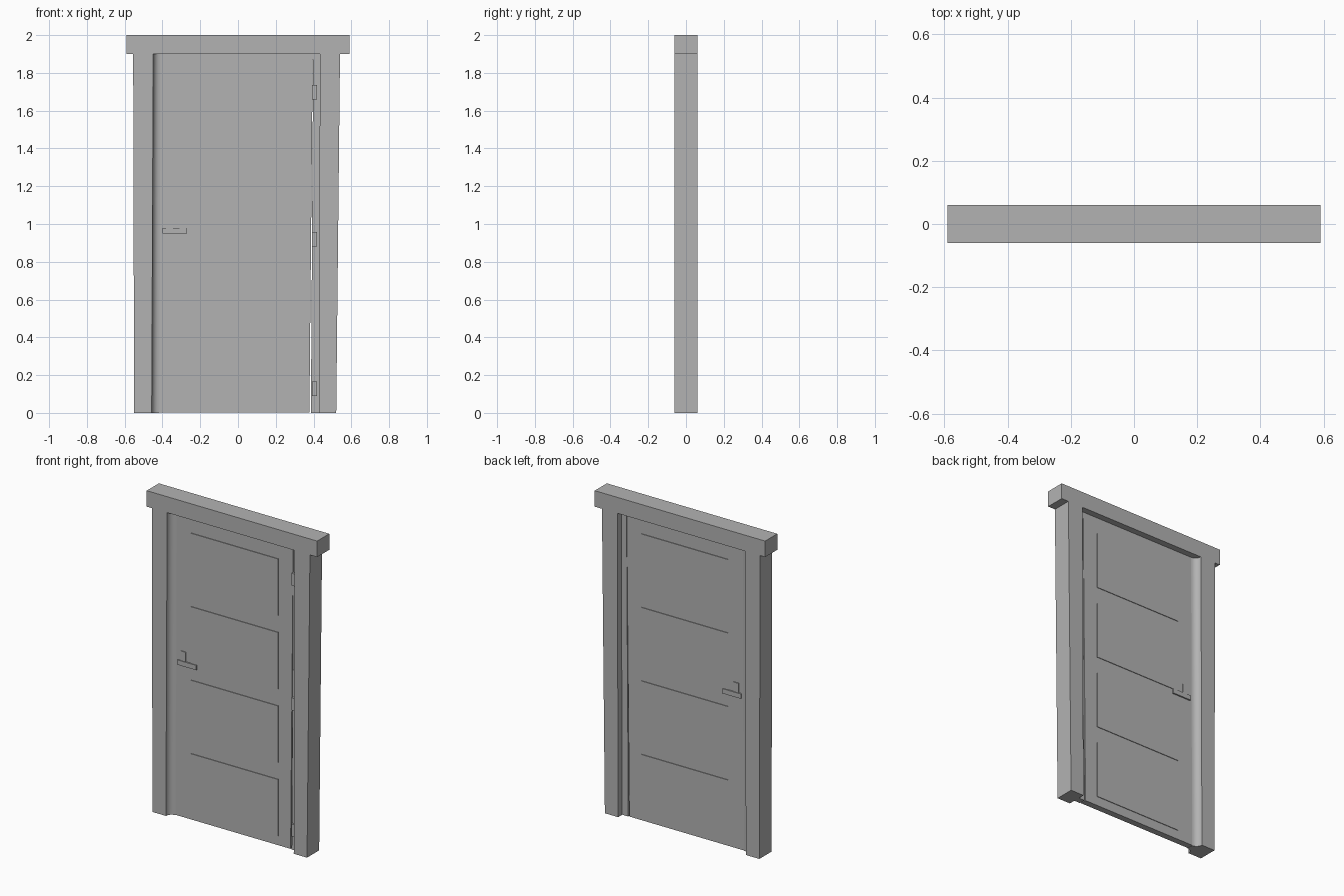
import bpy, bmesh, math

cube = bpy.data.objects.get("Cube")
if cube:
    bpy.data.objects.remove(cube, do_unlink=True)

grey = bpy.data.materials.new("plain_grey")
grey.use_nodes = True
colour = (0.45, 0.45, 0.45, 1)
grey.diffuse_color = colour
grey.node_tree.nodes["Principled BSDF"].inputs["Base Color"].default_value = colour


def prism(name, bottom, top, z0, z1):
    """Loft between two matching XY outlines."""
    bm = bmesh.new()
    low = [bm.verts.new((x, y, z0)) for x, y in bottom]
    high = [bm.verts.new((x, y, z1)) for x, y in top]
    bm.faces.new(low[::-1])
    bm.faces.new(high)
    n = len(low)
    for i in range(n):
        j = (i + 1) % n
        bm.faces.new((low[i], low[j], high[j], high[i]))
    bmesh.ops.recalc_face_normals(bm, faces=bm.faces)
    mesh = bpy.data.meshes.new(name)
    bm.to_mesh(mesh)
    bm.free()
    mesh.materials.append(grey)
    obj = bpy.data.objects.new(name, mesh)
    bpy.context.collection.objects.link(obj)
    return obj


def rect(x0, x1, y0, y1):
    return [(x0, y0), (x1, y0), (x1, y1), (x0, y1)]


def block(name, x0, x1, y0, y1, z0, z1):
    return prism(name, rect(x0, x1, y0, y1), rect(x0, x1, y0, y1), z0, z1)


HALF = 0.06      # half depth of the frame
LEAF = 0.02      # half thickness of the door
LINTEL = 1.9     # underside of the lintel

# Frame: lintel and the two slightly tapered jambs
block("lintel", -0.59, 0.59, -HALF, HALF, LINTEL, 2)


def coved_outline(outer, inner):
    r = HALF - LEAF
    arc = [(inner + r + r * math.cos(a), -HALF + r * math.sin(a))
           for a in (math.pi * (1 - i / 12) for i in range(7))]
    return [(outer, -HALF)] + arc + [(x, -y) for x, y in reversed(arc)] + [(outer, HALF)]


jamb = prism("latch_jamb", coved_outline(-0.55, -0.457),
             coved_outline(-0.555, -0.449), 0, LINTEL)
prism("hinge_jamb", rect(0.428, 0.52, -HALF, HALF),
      rect(0.434, 0.54, -HALF, HALF), 0, LINTEL)
prism("hinge_stop", rect(0.386, 0.428, -LEAF, LEAF),
      rect(0.398, 0.434, -LEAF, LEAF), 0, LINTEL)

# Door leaf, with a narrow gap widening down the hinge side
prism("door_leaf", rect(-0.42, 0.378, -LEAF, LEAF),
      rect(-0.412, 0.396, -LEAF, LEAF), 0.002, LINTEL)

# Raised panels and handles on both faces
for side, label in ((-1, "front"), (1, "back")):
    def plate(name, x0, x1, z0, z1, thick):
        ys = sorted((side * (LEAF - 0.002), side * (LEAF + thick)))
        block(f"{label}_{name}", x0, x1, ys[0], ys[1], z0, z1)

    for i in range(4):
        top = 1.795 - i * 0.46
        plate(f"panel_{i + 1}", -0.31, 0.293, top - 0.355, top, 0.004)
    plate("lock_plate", -0.38, -0.345, 0.95, 1.04, 0.005)
    plate("handle_lever", -0.40, -0.27, 0.95, 0.98, 0.009)

# Hinges on the front
for i, z in enumerate((0.09, 0.88, 1.66)):
    block(f"hinge_{i + 1}", 0.393, 0.418, -0.034, -LEAF + 0.002, z, z + 0.077)

# Smooth the cove only
bpy.ops.object.select_all(action="DESELECT")
jamb.select_set(True)
bpy.context.view_layer.objects.active = jamb
bpy.ops.object.shade_smooth_by_angle(angle=math.radians(30))
